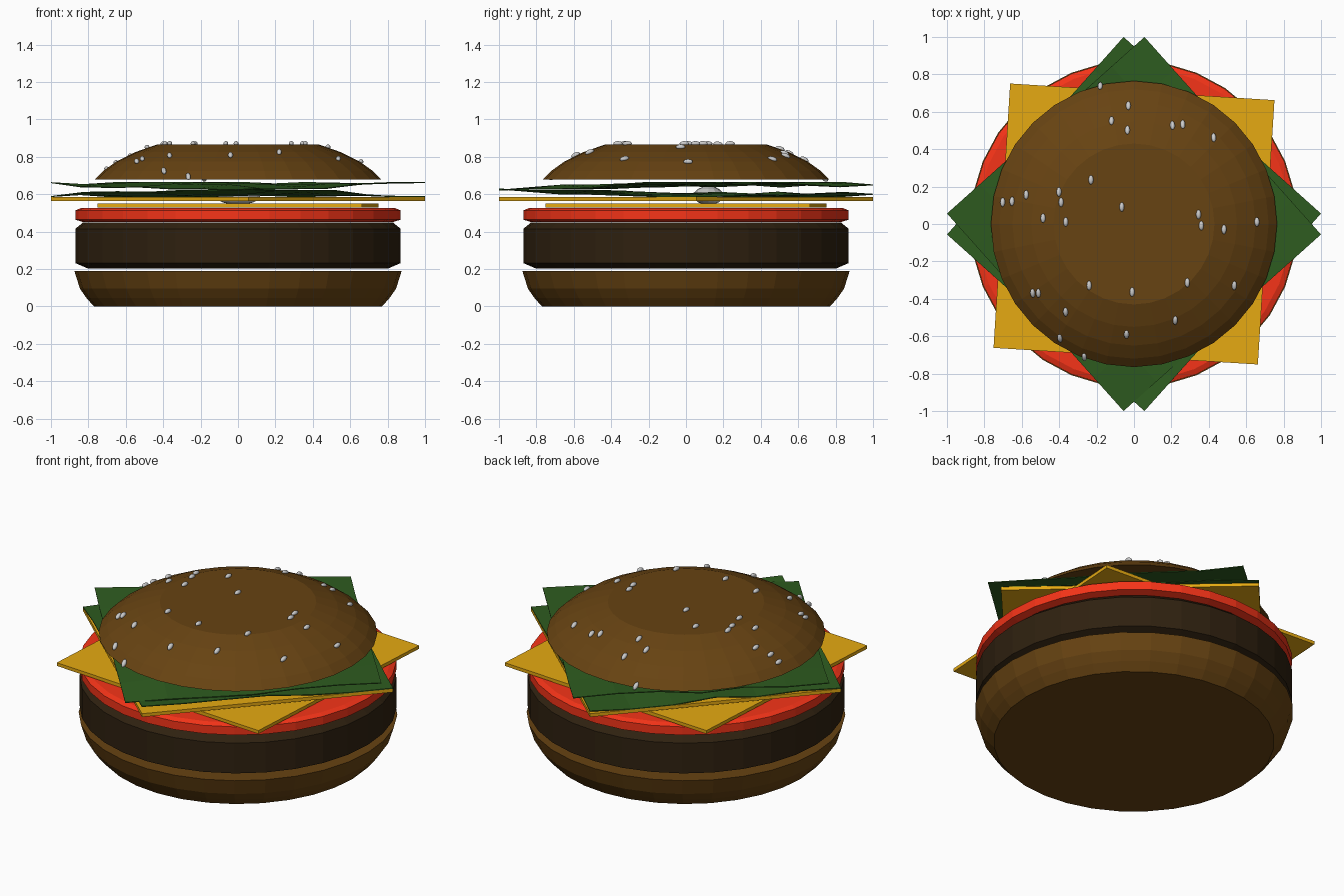
import bpy, bmesh, math, random
from mathutils import Vector, Matrix

if "Cube" in bpy.data.objects:
    bpy.data.objects.remove(bpy.data.objects["Cube"])

random.seed(4)
SIDES = 32


def material(name, rgb):
    m = bpy.data.materials.new(name)
    m.diffuse_color = (*rgb, 1)
    m.use_nodes = True
    m.node_tree.nodes["Principled BSDF"].inputs["Base Color"].default_value = m.diffuse_color
    return m


BUN = material("bread", (0.136, 0.056, 0.006))
MEAT = material("meat", (0.028, 0.015, 0.005))
RED = material("tomato_red", (0.92, 0.034, 0.009))
YELLOW = material("cheese_yellow", (0.79, 0.40, 0.006))
GREEN = material("leaf_green", (0.027, 0.107, 0.014))


def finish(name, bm, mat=None):
    bmesh.ops.recalc_face_normals(bm, faces=bm.faces)
    me = bpy.data.meshes.new(name)
    bm.to_mesh(me)
    bm.free()
    ob = bpy.data.objects.new(name, me)
    bpy.context.collection.objects.link(ob)
    if mat:
        me.materials.append(mat)
    return ob


def lathe(name, profile, mat):
    """Closed round body from (radius, z) points, bottom to top."""
    bm = bmesh.new()
    rings = []
    for r, z in profile:
        rings.append([bm.verts.new((r * math.cos(2 * math.pi * i / SIDES),
                                    r * math.sin(2 * math.pi * i / SIDES), z))
                      for i in range(SIDES)])
    for a, b in zip(rings, rings[1:]):
        for i in range(SIDES):
            j = (i + 1) % SIDES
            bm.faces.new((a[i], a[j], b[j], b[i]))
    bm.faces.new(rings[0][::-1])
    bm.faces.new(rings[-1])
    return finish(name, bm, mat)


def cheese(name, z, angle):
    bm = bmesh.new()
    bmesh.ops.create_cube(bm, size=1)
    bmesh.ops.scale(bm, verts=bm.verts, vec=(1.416, 1.416, 0.02))
    ob = finish(name, bm, YELLOW)
    ob.location.z = z
    ob.rotation_euler.z = math.radians(angle)


# Round layers
lathe("bottom_bun", [(0.77, 0), (0.81, 0.045), (0.845, 0.095), (0.875, 0.19)], BUN)
lathe("patty", [(0.80, 0.202), (0.87, 0.232), (0.87, 0.415), (0.83, 0.448)], MEAT)
lathe("tomato_slice", [(0.83, 0.452), (0.87, 0.464), (0.87, 0.514), (0.84, 0.526)], RED)
TOP = [(0.765, 0.68), (0.72, 0.725), (0.65, 0.775), (0.55, 0.825), (0.43, 0.867)]
lathe("top_bun", TOP, BUN)

# Two cheese slices
cheese("lower_cheese", 0.54, -3.6)
cheese("upper_cheese", 0.575, 48.2)


# Wavy lettuce leaves: the lower one mirrors the upper one in height
N = 6
CORNERS = {(0, 0), (0, N), (N, 0), (N, N)}
wave = {(i, j): random.uniform(-0.018, 0.018)
        for i in range(N + 1) for j in range(N + 1) if (i, j) not in CORNERS}


def lettuce(name, angle, sign):
    east, north, west, south = 0.037, 0.025, 0.037, -0.003
    bm = bmesh.new()
    grid = []
    for i in range(N + 1):
        row = []
        for j in range(N + 1):
            u, v = i / N, j / N
            h = (south * (1 - u) * (1 - v) + east * u * (1 - v)
                 + north * u * v + west * (1 - u) * v)
            if (i, j) in wave:
                h = min(0.038, max(0.004, h + wave[i, j]))
            row.append(bm.verts.new((1.416 * (u - 0.5), 1.416 * (v - 0.5),
                                     0.625 + sign * h)))
        grid.append(row)
    for i in range(N):
        for j in range(N):
            bm.faces.new((grid[i][j], grid[i + 1][j], grid[i + 1][j + 1], grid[i][j + 1]))
    bmesh.ops.recalc_face_normals(bm, faces=bm.faces)
    ob = finish(name, bm, GREEN)
    ob.rotation_euler.z = math.radians(angle)
    mod = ob.modifiers.new("thickness", 'SOLIDIFY')
    mod.thickness = 0.005
    mod.offset = 0


lettuce("lower_lettuce", 48.2, -1)
lettuce("upper_lettuce", 41.8, 1)

# Pale lump hidden between the slices
bm = bmesh.new()
bmesh.ops.create_uvsphere(bm, u_segments=12, v_segments=8, radius=1)
bmesh.ops.scale(bm, verts=bm.verts, vec=(0.12, 0.08, 0.05))
bmesh.ops.translate(bm, verts=bm.verts, vec=(0, 0.12, 0.593))
finish("filling", bm)


# Seeds lying on the top bun surface
def surface(r):
    for (r0, z0), (r1, z1) in zip(TOP, TOP[1:]):
        if r1 <= r:
            return z0 + (r - r0) * (z1 - z0) / (r1 - r0), (z1 - z0) / (r0 - r1)
    return TOP[-1][1], 0


SEEDS = [(-.18, .74), (-.03, .635), (-.12, .555), (-.035, .505), (.205, .53), (.26, .535),
         (.425, .465), (-.23, .24), (-.4, .175), (-.39, .12), (-.575, .16), (-.65, .125),
         (-.7, .12), (-.485, .035), (-.365, .015), (-.065, .095), (.345, .055), (.36, -.005),
         (.48, -.025), (.655, .015), (-.54, -.365), (-.51, -.365), (-.24, -.325),
         (-.365, -.465), (-.395, -.605), (-.265, -.705), (-.01, -.36), (-.04, -.585),
         (.285, -.31), (.22, -.51), (.535, -.325)]
bm = bmesh.new()
for x, y in SEEDS:
    r = math.hypot(x, y)
    z, slope = surface(r)
    normal = Vector((x / r * slope, y / r * slope, 1)).normalized()
    tilt = Vector((0, 0, 1)).rotation_difference(normal).to_matrix().to_4x4()
    place = Matrix.Translation(Vector((x, y - 0.004, z)) + normal * 0.004)
    bmesh.ops.create_uvsphere(bm, u_segments=16, v_segments=10, radius=1,
                              matrix=place @ tilt @ Matrix.Diagonal((0.013, 0.025, 0.013, 1)))
for f in bm.faces:
    f.smooth = True
finish("seeds", bm)
